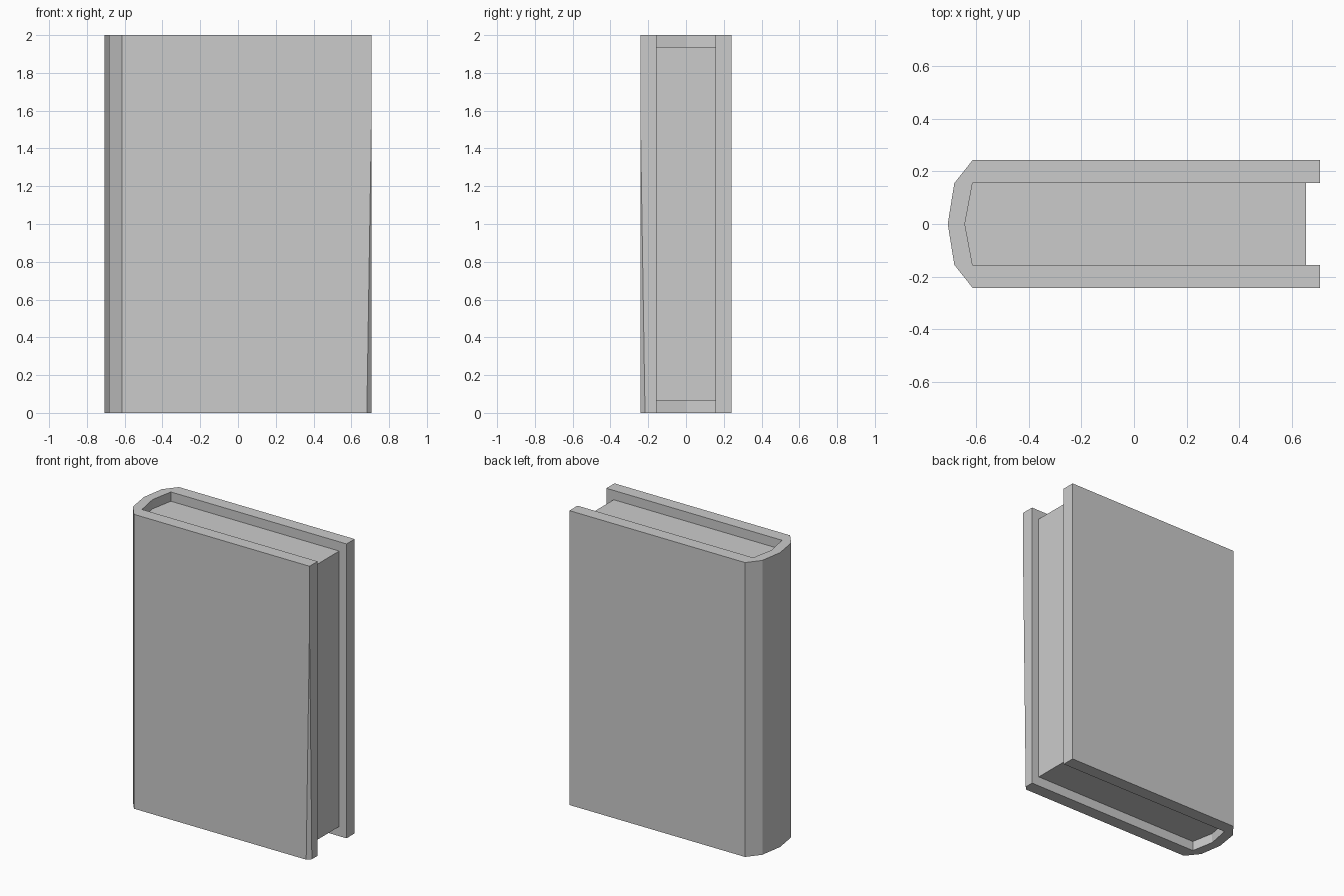
import bpy
import bmesh
from mathutils import Vector

cube = bpy.data.objects.get("Cube")
if cube:
    bpy.data.objects.remove(cube, do_unlink=True)

grey = bpy.data.materials.new("plain grey")
grey.use_nodes = True
COLOUR = (0.6, 0.6, 0.6, 1)
grey.diffuse_color = COLOUR
grey.node_tree.nodes["Principled BSDF"].inputs["Base Color"].default_value = COLOUR

HALF, INNER = 0.242, 0.155   # outer and inner half thickness
EDGE, SPINE = 0.707, -0.613  # fore edge and start of the spine curve


def prism(profile, bottom, top):
    """Extrude a flat outline upwards."""
    bm = bmesh.new()
    face = bm.faces.new([bm.verts.new((x, y, bottom)) for x, y in profile])
    new = bmesh.ops.extrude_face_region(bm, geom=[face])["geom"]
    verts = [v for v in new if isinstance(v, bmesh.types.BMVert)]
    bmesh.ops.translate(bm, verts=verts, vec=(0, 0, top - bottom))
    bmesh.ops.recalc_face_normals(bm, faces=bm.faces)
    return bm


def finish(bm, name):
    mesh = bpy.data.meshes.new(name)
    bmesh.ops.recalc_face_normals(bm, faces=bm.faces)
    bm.to_mesh(mesh)
    bm.free()
    mesh.materials.append(grey)
    bpy.context.collection.objects.link(bpy.data.objects.new(name, mesh))


def mirrored(half):
    """Complete an outline whose points run from the back to the front."""
    return half + [(x, -y) for x, y in reversed(half) if y]


# Cover: both boards and the faceted spine in one wrap
outer = mirrored([(EDGE, HALF), (SPINE, HALF), (-0.682, INNER), (-0.707, 0)])
inner = mirrored([(EDGE, INNER), (SPINE, INNER), (-0.642, 0)])
cover = prism(outer + inner[::-1], 0, 2)

# Worn lower corner: a long thin slice off the front board
a = Vector((EDGE, -HALF, 1.6))
b = Vector((EDGE - 0.025, -HALF, 0))
c = Vector((EDGE, -HALF + 0.025, 0))
normal = (b - a).cross(c - a)
if normal.x < 0:
    normal.negate()
cut = bmesh.ops.bisect_plane(
    cover, geom=cover.verts[:] + cover.edges[:] + cover.faces[:],
    plane_co=a, plane_no=normal, clear_outer=True)
rim = [e for e in cover.edges if e.is_boundary]
bmesh.ops.holes_fill(cover, edges=rim, sides=0)
finish(cover, "cover")

# Page block, set back from the cover's edges
pages = mirrored([(0.652, INNER), (SPINE, INNER), (-0.642, 0)])
finish(prism(pages, 0.065, 1.937), "pages")
